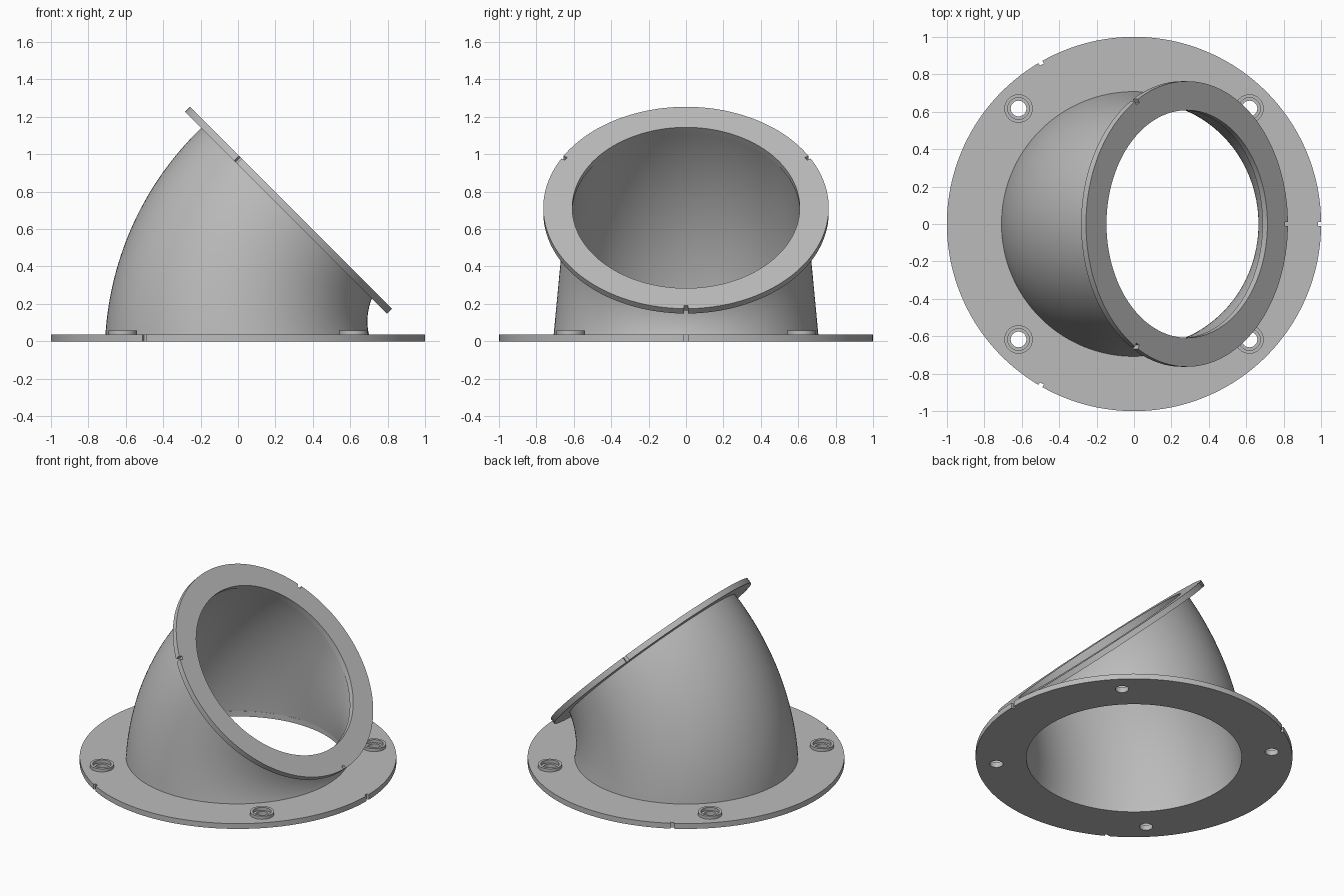
import bpy, bmesh, math
from mathutils import Matrix, Vector

cube = bpy.data.objects.get("Cube")
if cube:
    bpy.data.objects.remove(cube, do_unlink=True)

grey = bpy.data.materials.new("light grey")
grey.use_nodes = True
colour = (0.5, 0.5, 0.5, 1)
grey.diffuse_color = colour
grey.node_tree.nodes["Principled BSDF"].inputs["Base Color"].default_value = colour

THICK = 0.037
PIVOT = 0.997          # x of the bend axis, which lies on z = 0
BEND = math.radians(45)


def finish(name, bm):
    bmesh.ops.recalc_face_normals(bm, faces=bm.faces)
    mesh = bpy.data.meshes.new(name)
    bm.to_mesh(mesh)
    bm.free()
    mesh.materials.append(grey)
    ob = bpy.data.objects.new(name, mesh)
    bpy.context.collection.objects.link(ob)
    return ob


def skin(bm, rings):
    """Join a closed cycle of vertex rings with quads."""
    n = len(rings[0])
    for i, a in enumerate(rings):
        b = rings[(i + 1) % len(rings)]
        for j in range(n):
            k = (j + 1) % n
            bm.faces.new((a[j], a[k], b[k], b[j]))


def washer(name, inner, outer, z0, z1, n):
    """Flat ring around z."""
    bm = bmesh.new()
    rings = []
    for r, z in ((inner, z0), (outer, z0), (outer, z1), (inner, z1)):
        rings.append([bm.verts.new((r * math.cos(math.tau * j / n),
                                    r * math.sin(math.tau * j / n), z)) for j in range(n)])
    skin(bm, rings)
    return finish(name, bm)


def cut(ob, cutter_bm):
    """Subtract a helper shape from an object."""
    cutter = finish("cutter", cutter_bm)
    cutter.hide_render = True
    mod = ob.modifiers.new("cut", 'BOOLEAN')
    mod.operation = 'DIFFERENCE'
    mod.solver = 'EXACT'
    mod.object = cutter
    bpy.context.view_layer.objects.active = ob
    bpy.ops.object.modifier_apply(modifier=mod.name)
    bpy.data.objects.remove(cutter, do_unlink=True)


def notches(bm, radius, depth):
    """Three index notches, evenly spaced around the rim."""
    for i in range(3):
        m = (Matrix.Rotation(math.tau * i / 3, 4, 'Z')
             @ Matrix.Translation((radius, 0, THICK / 2))
             @ Matrix.Diagonal((depth * 2, 0.024, 0.2, 1)))
        bmesh.ops.create_cube(bm, size=1, matrix=m)


def smooth(ob):
    bpy.ops.object.select_all(action='DESELECT')
    ob.select_set(True)
    bpy.context.view_layer.objects.active = ob
    bpy.ops.object.shade_smooth_by_angle(angle=math.radians(30))


bolts = [(x, y) for x in (-0.617, 0.617) for y in (-0.617, 0.617)]

# base flange with bolt holes and rim notches
base = washer("base_flange", 0.68, 1.0, 0, THICK, 160)
bm = bmesh.new()
notches(bm, 1.0, 0.016)
for x, y in bolts:
    bmesh.ops.create_cone(bm, cap_ends=True, segments=32, radius1=0.042, radius2=0.042,
                          depth=0.2, matrix=Matrix.Translation((x, y, 0)))
cut(base, bm)
smooth(base)

# raised rims around the bolt holes
for i, (x, y) in enumerate(bolts):
    boss = washer("bolt_rim_%d" % (i + 1), 0.058, 0.076, THICK - 0.004, 0.058, 40)
    boss.location = (x, y, 0)
    smooth(boss)

# tilted top flange
top = washer("top_flange", 0.608, 0.763, 0, THICK, 160)
bm = bmesh.new()
notches(bm, 0.763, 0.022)
cut(top, bm)
tilt = Matrix.Rotation(BEND, 4, 'Y')
top.matrix_world = Matrix.Translation((0.283, 0, 0.714)) @ tilt @ Matrix.Translation((0, 0, -THICK))
smooth(top)

# tapered bent tube between the flanges
bm = bmesh.new()
STEPS, SIDES = 32, 128
outside, inside = [], []
for i in range(STEPS + 1):
    t = i / STEPS
    a = 0.02 + (BEND - 0.04) * t
    reach = 0.997 + 0.014 * t
    centre = Vector((PIVOT - reach * math.cos(a), 0, reach * math.sin(a)))
    across = Vector((math.cos(a), 0, -math.sin(a)))
    for rings, r in ((outside, 0.709 - 0.07 * t), (inside, 0.682 - 0.072 * t)):
        rings.append([bm.verts.new(centre + across * (r * math.cos(math.tau * j / SIDES))
                                   + Vector((0, r * math.sin(math.tau * j / SIDES), 0)))
                      for j in range(SIDES)])
skin(bm, outside + inside[::-1])
smooth(finish("elbow_tube", bm))
